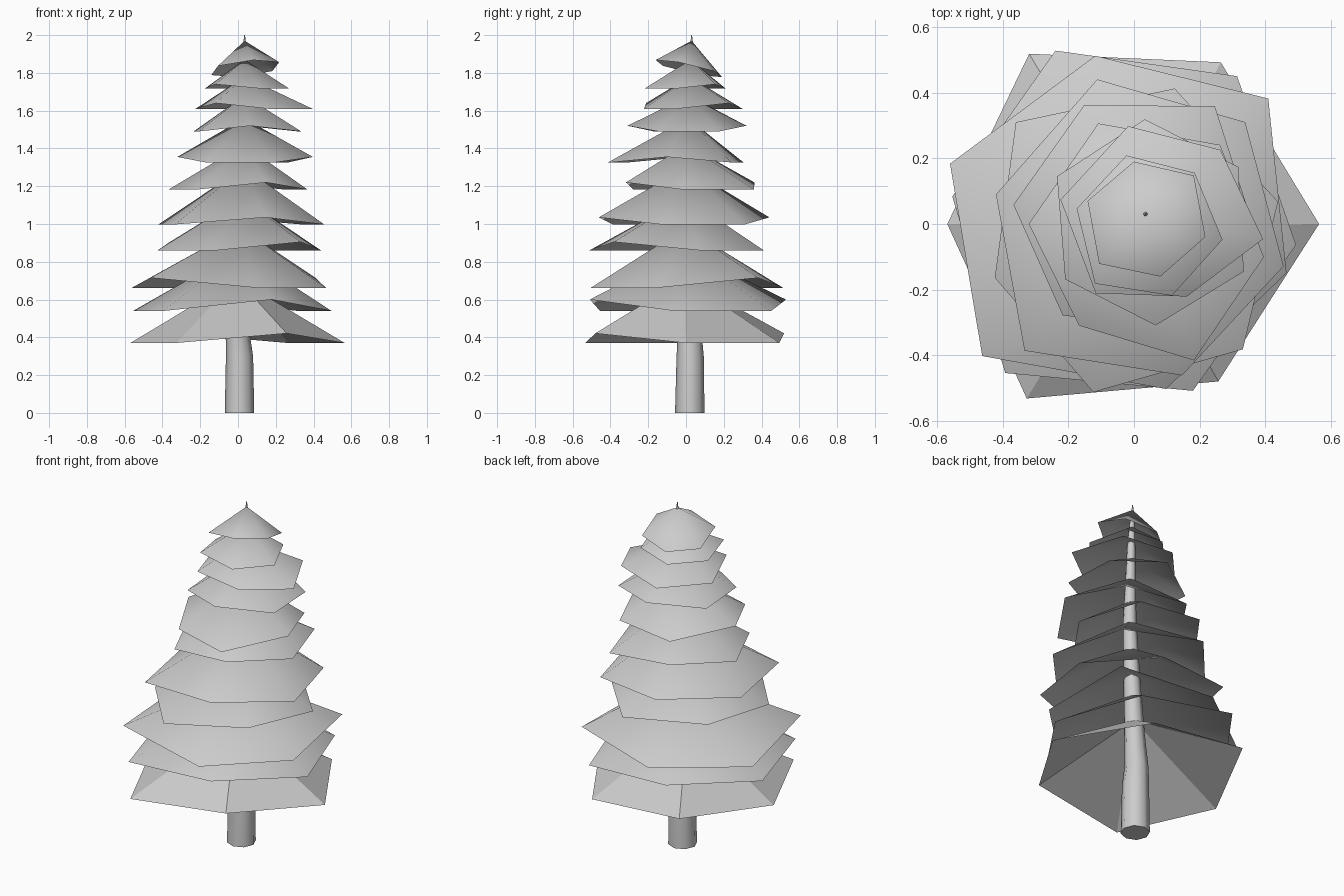
import bpy
import bmesh
from math import cos, sin, radians, tau
from mathutils import Vector

default_cube = bpy.data.objects.get("Cube")
if default_cube:
    bpy.data.objects.remove(default_cube, do_unlink=True)

# One plain grey for the whole tree
GREY = (0.604, 0.604, 0.604, 1)
grey = bpy.data.materials.new("plain grey")
grey.use_nodes = True
grey.diffuse_color = GREY
grey.node_tree.nodes["Principled BSDF"].inputs["Base Color"].default_value = GREY


def finish(name, bm, angle):
    """Turn a bmesh into a shaded, coloured object."""
    mesh = bpy.data.meshes.new(name)
    bm.to_mesh(mesh)
    bm.free()
    mesh.materials.append(grey)
    obj = bpy.data.objects.new(name, mesh)
    bpy.context.collection.objects.link(obj)
    bpy.ops.object.select_all(action="DESELECT")
    obj.select_set(True)
    bpy.context.view_layer.objects.active = obj
    bpy.ops.object.shade_smooth_by_angle(angle=radians(angle))


# Slightly wandering trunk: x, y, z, radius
TRUNK = [
    (0.008, 0.02, 0, 0.078),
    (0.008, 0.022, 0.3, 0.072),
    (0, 0.02, 0.4, 0.065),
    (-0.012, -0.01, 0.62, 0.055),
    (0.008, -0.005, 0.9, 0.046),
    (0.03, 0, 1.3, 0.036),
    (0.035, 0.02, 1.8, 0.02),
    (0.035, 0.03, 1.96, 0.007),
    (0.035, 0.03, 2, 0.002),
]


def trunk_point(z):
    """Middle of the trunk at a given height."""
    for a, b in zip(TRUNK, TRUNK[1:]):
        if z <= b[2]:
            return Vector(a[:3]).lerp(Vector(b[:3]), (z - a[2]) / (b[2] - a[2]))


def trunk_ring(bm, x, y, z, radius, sides=8):
    angles = [tau * i / sides for i in range(sides)]
    return [bm.verts.new((x + radius * cos(a), y + radius * sin(a), z)) for a in angles]


bm = bmesh.new()
rings = [trunk_ring(bm, *point) for point in TRUNK]
for low, high in zip(rings, rings[1:]):
    for i in range(len(low)):
        j = (i + 1) % len(low)
        bm.faces.new((low[i], low[j], high[j], high[i]))
bm.faces.new(reversed(rings[0]))
bm.faces.new(rings[-1])
finish("trunk", bm, 60)


def branch_tier(name, x, y, turn, rim_z, apex_z, lift_turn, lift, reach, lean=(0, 0), angle=50):
    """Open cone with uneven corners; two opposite corners are lifted above the others."""
    bm = bmesh.new()
    rim = []
    for i, radius in enumerate(reach):
        a = radians(turn) + tau * i / len(reach)
        dx, dy = radius * cos(a), radius * sin(a)
        dz = lift * cos(2 * (a - radians(lift_turn))) + dx * lean[0] + dy * lean[1]
        rim.append(bm.verts.new((x + dx, y + dy, rim_z + dz)))
    apex = bm.verts.new(trunk_point(apex_z))
    for i, corner in enumerate(rim):
        bm.faces.new((corner, rim[(i + 1) % len(rim)], apex))
    finish(name, bm, angle)


# Tiers from low to high: rim x, rim y, turn, rim z, apex z, lift direction, lift, corner reach
TIERS = [
    (-0.03, 0.01, 52, 0.56, 0.86, 112, 0.04, (0.56, 0.56, 0.53, 0.59, 0.56, 0.53)),
    (-0.01, 0.005, 42, 0.68, 0.98, 42, 0.035, (0.565, 0.52, 0.58, 0.61, 0.52, 0.5)),
    (0, -0.05, 15, 0.875, 1.14, 136, 0.03, (0.455, 0.48, 0.51, 0.44, 0.48, 0.47)),
    (0.02, -0.02, 46, 1.01, 1.3, 106, 0.025, (0.46, 0.48, 0.455, 0.51, 0.46, 0.45)),
    (0, 0.02, 54, 1.195, 1.42, 114, 0.025, (0.42, 0.375, 0.37, 0.37, 0.37, 0.37)),
    (0.035, -0.05, 52, 1.335, 1.56, 173, 0.02, (0.37, 0.385, 0.36, 0.33, 0.395, 0.365)),
    (0.05, 0, 33, 1.5, 1.68, 93, 0.02, (0.32, 0.32, 0.32, 0.31, 0.31, 0.32)),
    (0.08, 0.015, 49, 1.62, 1.78, 49, 0.02, (0.28, 0.3, 0.31, 0.3, 0.25, 0.32)),
    (0.045, 0, 48, 1.725, 1.87, 48, 0.015, (0.21, 0.22, 0.225, 0.245, 0.23, 0.23)),
]

branch_tier("lowest_branch_tier", -0.02, 0, 0, 0.387, 0.71, 120, 0.034,
            (0.585, 0.57, 0.6, 0.55, 0.615, 0.555), angle=20)
for number, tier in enumerate(TIERS, 1):
    branch_tier(f"branch_tier_{number}", *tier)

# Crown tier leans towards the back
branch_tier("crown_tier", 0.04, 0.015, 43, 1.823, 1.97, 0, 0,
            (0.195, 0.18, 0.19, 0.2, 0.18, 0.186), lean=(0.12, -0.23))
